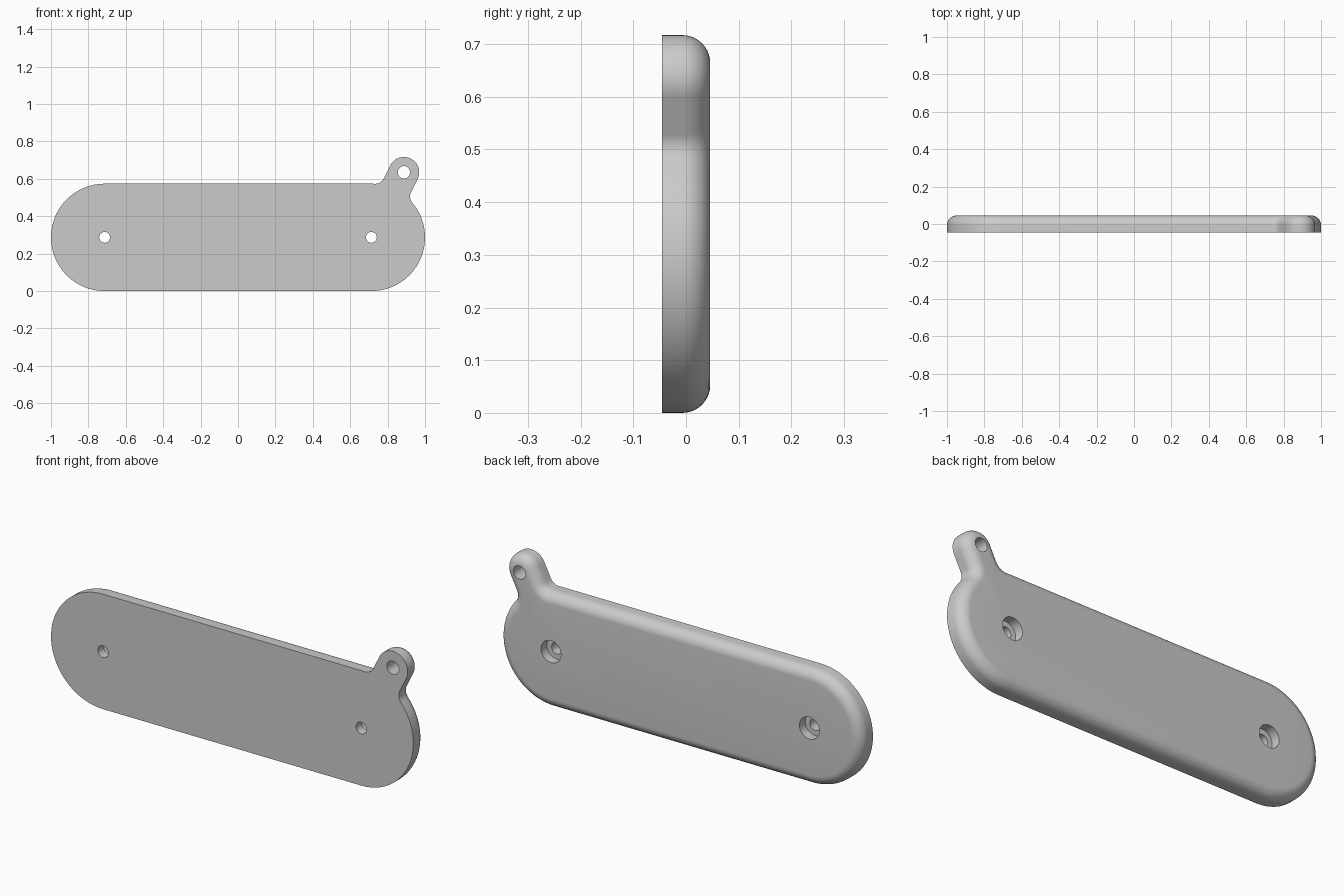
import bpy
import bmesh
from math import asin, atan2, cos, sin, hypot, pi

if "Cube" in bpy.data.objects:
    bpy.data.objects.remove(bpy.data.objects["Cube"], do_unlink=True)

FRONT, BACK = -0.046, 0.046
ROUND = 0.053                    # rounding of the back edge
BODY_R, END_X = 0.287, 0.713     # stadium-shaped body
LUG_R, LUG_X, LUG_Z = 0.082, 0.887, 0.635
FILLET = 0.05                    # blend between body and lug neck

tilt = atan2(LUG_Z - BODY_R, LUG_X - END_X)
lug_dist = hypot(LUG_Z - BODY_R, LUG_X - END_X)
spread = asin((LUG_R + FILLET) / (BODY_R + FILLET))


def around_end(dist, angle):
    return END_X + dist * cos(angle), BODY_R + dist * sin(angle)


def outline(inset):
    """Tangent arcs of the plate edge, pulled inward by inset."""
    end = (END_X, BODY_R)
    body, blend = BODY_R - inset, FILLET + inset
    low = around_end(BODY_R + FILLET, tilt - spread)
    high = around_end(BODY_R + FILLET, tilt + spread)
    arcs = [
        (end, body, -pi / 2, tilt - spread, 32),
        (low, blend, tilt - spread + pi, tilt + pi / 2, 10),
        (around_end(lug_dist, tilt), LUG_R - inset, tilt - pi / 2, tilt + pi / 2, 28),
        (high, blend, tilt + 1.5 * pi, tilt + spread + pi, 10),
        (end, body, tilt + spread, pi / 2, 2),
        ((-END_X, BODY_R), body, pi / 2, 1.5 * pi, 44),
    ]
    points = []
    for (cx, cz), radius, start, stop, steps in arcs:
        for i in range(steps + 1):
            a = start + (stop - start) * i / steps
            p = (cx + radius * cos(a), cz + radius * sin(a))
            if not points or hypot(p[0] - points[-1][0], p[1] - points[-1][1]) > 1e-5:
                points.append(p)
    return points


def finish(bm, name):
    bmesh.ops.recalc_face_normals(bm, faces=bm.faces)
    mesh = bpy.data.meshes.new(name)
    bm.to_mesh(mesh)
    bm.free()
    obj = bpy.data.objects.new(name, mesh)
    bpy.context.collection.objects.link(obj)
    return obj


def make_plate():
    # Flat front, straight rim, then a quarter-round toward the back
    steps = 10
    levels = [(0, FRONT)]
    for i in range(steps + 1):
        a = i / steps * pi / 2
        levels.append((ROUND * (1 - cos(a)), BACK - ROUND * (1 - sin(a))))
    bm = bmesh.new()
    rings = [[bm.verts.new((x, y, z)) for x, z in outline(d)] for d, y in levels]
    count = len(rings[0])
    for lower, upper in zip(rings, rings[1:]):
        for i in range(count):
            j = (i + 1) % count
            bm.faces.new((lower[i], lower[j], upper[j], upper[i]))
    bm.faces.new(rings[0])
    bm.faces.new(rings[-1])
    return finish(bm, "plate")


def drill(target, x, z, radius, y0, y1):
    # Cut a round hole along y between two depths
    bm = bmesh.new()
    n = 40
    ends = [[bm.verts.new((x + radius * cos(2 * pi * i / n), y,
                           z + radius * sin(2 * pi * i / n))) for i in range(n)]
            for y in (y0, y1)]
    for i in range(n):
        j = (i + 1) % n
        bm.faces.new((ends[0][i], ends[0][j], ends[1][j], ends[1][i]))
    for end in ends:
        bm.faces.new(end)
    cutter = finish(bm, "hole_cutter")
    cutter.hide_render = True
    mod = target.modifiers.new("hole", 'BOOLEAN')
    mod.operation = 'DIFFERENCE'
    mod.solver = 'EXACT'
    mod.object = cutter
    bpy.ops.object.modifier_apply(modifier=mod.name)
    bpy.data.objects.remove(cutter, do_unlink=True)


plate = make_plate()
bpy.ops.object.select_all(action='DESELECT')
plate.select_set(True)
bpy.context.view_layer.objects.active = plate

# Counterbored screw holes at both ends, plain hole in the lug
for side in (-1, 1):
    drill(plate, side * END_X, BODY_R, 0.055, 0, 0.1)
    drill(plate, side * END_X, BODY_R, 0.029, -0.1, 0.1)
drill(plate, LUG_X, LUG_Z, 0.033, -0.1, 0.1)

bpy.ops.object.shade_smooth_by_angle(angle=pi / 6)
